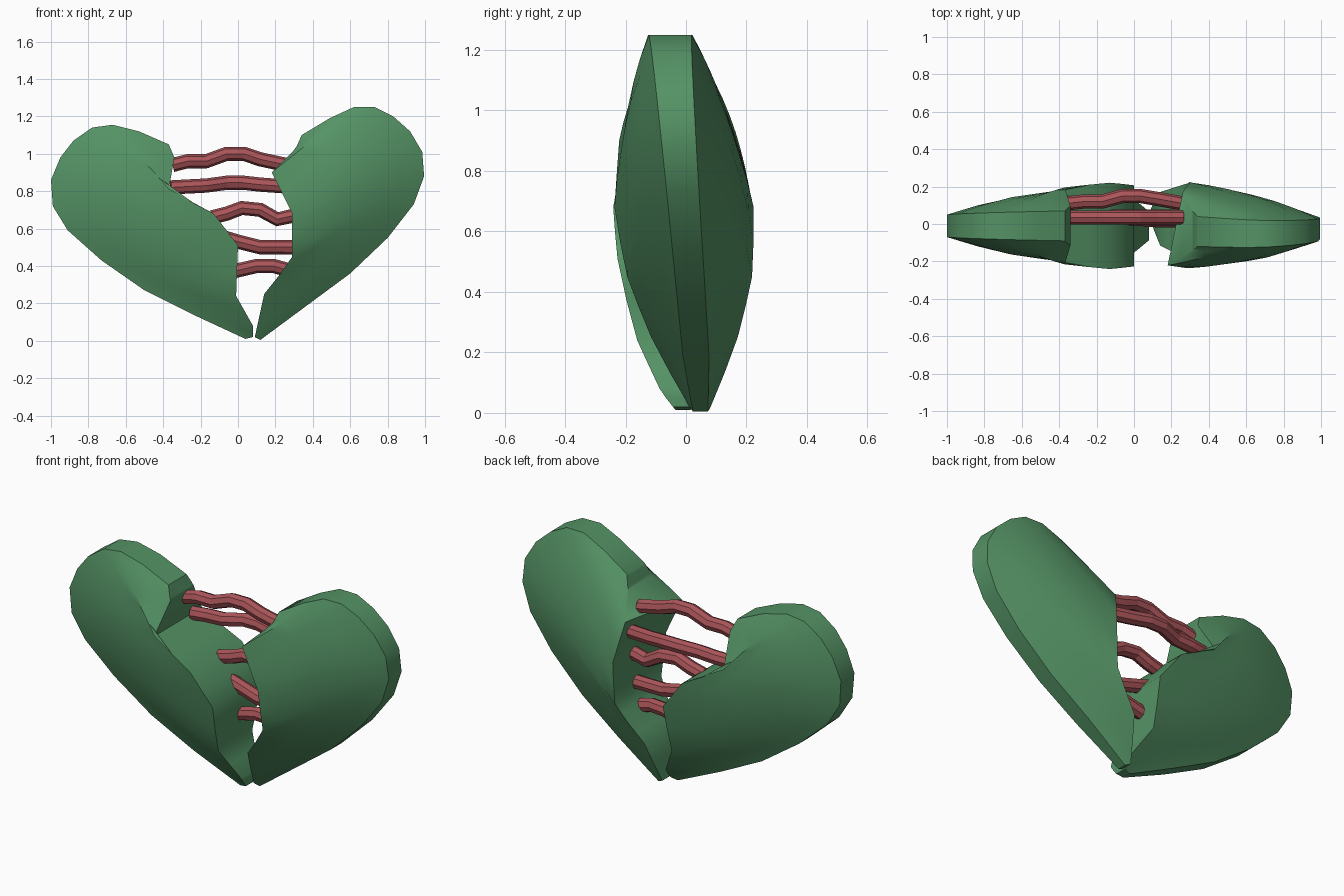
import bpy, bmesh, math
from mathutils import Vector
from mathutils.geometry import intersect_point_line

if "Cube" in bpy.data.objects:
    bpy.data.objects.remove(bpy.data.objects["Cube"])

def material(name, col):
    m = bpy.data.materials.new(name)
    m.diffuse_color = (*col, 1)
    m.use_nodes = True
    m.node_tree.nodes["Principled BSDF"].inputs["Base Color"].default_value = m.diffuse_color
    return m

green = material("green", (0.09, 0.29, 0.13))
red = material("red", (0.40, 0.09, 0.10))
STEPS = 6

def rim_distance(p, outline):
    best = 9
    for a, b in zip(outline, outline[1:]):
        a, b = Vector((*a, 0)), Vector((*b, 0))
        q, f = intersect_point_line(p, a, b)
        best = min(best, (a + (b - a) * min(max(f, 0), 1) - p).length)
    return best

def heart_half(name, outer, crack, centre_y):
    """Domed shell lofted from the outer rim to the jagged break.
    crack entries: x, z, half thickness, x shift of the back edge."""
    bm = bmesh.new()
    rows = []
    n = len(outer) - 1
    for i, (ox, oz) in enumerate(outer):
        a = i * (len(crack) - 1) / n
        k = min(int(a), len(crack) - 2)
        f = a - k
        cx, cz, h, dx = [p + (q - p) * f for p, q in zip(crack[k], crack[k + 1])]
        rim = min(0.025 + 0.02 * i, 0.04 + 0.04 * i / n)
        row = []
        for side in (-1, 1):
            ts = [j / STEPS for j in range(STEPS + 1)]
            for t in (ts if side < 0 else reversed(ts)):
                x = ox + (cx + (dx if side > 0 else 0) - ox) * t
                z = oz + (cz - oz) * t
                bulge = 0.6 * math.sin(t * math.pi / 2) + 0.4 * t ** 0.9
                by_row = rim + (h - rim) * bulge
                d = rim_distance(Vector((x, z, 0)), outer)
                by_dist = rim + (0.235 - rim) * math.sin(min(d / 0.5, 1) * math.pi / 2)
                y = centre_y(z) + side * (0.7 * by_row + 0.3 * by_dist)
                row.append(bm.verts.new((x, y, z)))
        rows.append(row)
    m = len(rows[0])
    for r, s in zip(rows, rows[1:]):
        for j in range(m):
            bm.faces.new((r[j], r[(j + 1) % m], s[(j + 1) % m], s[j]))
    # end caps as strips
    for r in (rows[0], rows[-1]):
        for j in range(STEPS):
            bm.faces.new((r[j], r[j + 1], r[m - 2 - j], r[m - 1 - j]))
    bmesh.ops.recalc_face_normals(bm, faces=bm.faces)
    me = bpy.data.meshes.new(name)
    bm.to_mesh(me)
    bm.free()
    me.materials.append(green)
    ob = bpy.data.objects.new(name, me)
    bpy.context.collection.objects.link(ob)
    bpy.context.view_layer.objects.active = ob
    ob.select_set(True)
    bpy.ops.object.shade_smooth_by_angle(angle=math.radians(40))
    ob.select_set(False)

# left half
heart_half("left_half",
    [(.04, .01), (-.24, .14), (-.50, .27), (-.73, .43), (-.91, .59), (-.99, .72), (-1, .86),
     (-.95, .98), (-.88, 1.07), (-.78, 1.14), (-.67, 1.155), (-.53, 1.12), (-.37, 1.05)],
    [(.08, .02, .025, 0), (.08, .08, .07, 0), (-.01, .24, .15, 0), (0, .51, .21, 0),
     (-.13, .68, .23, 0), (-.37, .81, .215, 0), (-.34, .98, .10, 0)],
    lambda z: -.01)

# right half, leaning slightly forward
heart_half("right_half",
    [(.12, .005), (.37, .19), (.60, .36), (.80, .55), (.94, .73), (.995, .88), (.985, 1.01),
     (.92, 1.12), (.83, 1.20), (.73, 1.25), (.62, 1.25), (.49, 1.19), (.34, 1.10)],
    [(.09, .02, .03, 0), (.14, .25, .14, 0), (.22, .35, .18, 0), (.29, .45, .215, 0),
     (.29, .68, .23, .01), (.18, .90, .2, .08), (.31, 1.03, .10, 0)],
    lambda z: -.08 * (z - .6))

def strand(name, pts):
    """Wavy faceted tube bridging the break."""
    cu = bpy.data.curves.new(name, 'CURVE')
    cu.dimensions = '3D'
    sp = cu.splines.new('POLY')
    sp.points.add(len(pts) - 1)
    for p, c in zip(sp.points, pts):
        p.co = (*c, 1)
    cu.bevel_depth = 0.038
    cu.bevel_resolution = 2
    cu.use_fill_caps = True
    tmp = bpy.data.objects.new(name, cu)
    bpy.context.collection.objects.link(tmp)
    me = bpy.data.meshes.new_from_object(tmp.evaluated_get(bpy.context.evaluated_depsgraph_get()))
    bpy.data.objects.remove(tmp)
    me.shade_flat()
    me.materials.clear()
    me.materials.append(red)
    bpy.context.collection.objects.link(bpy.data.objects.new(name, me))

# strands from top to bottom
strand("strand_1", [(-.35, .035, .94), (-.27, .035, .96), (-.17, .035, .96), (-.06, .035, 1.0),
                    (.03, .035, 1.0), (.12, .035, .97), (.26, .035, .94)])
strand("strand_2", [(-.36, .11, .82), (-.27, .12, .825), (-.17, .12, .83), (-.06, .15, .845),
                    (.03, .15, .845), (.12, .135, .835), (.26, .11, .825)])
strand("strand_3", [(-.14, .04, .66), (-.06, .04, .68), (.02, .04, .71), (.12, .04, .70),
                    (.21, .04, .65), (.30, .04, .67)])
strand("strand_4", [(-.10, .03, .56), (0, .03, .53), (.12, .02, .50), (.31, .02, .50)])
strand("strand_5", [(-.03, .04, .37), (.10, .04, .40), (.19, .03, .40), (.30, .03, .37)])
